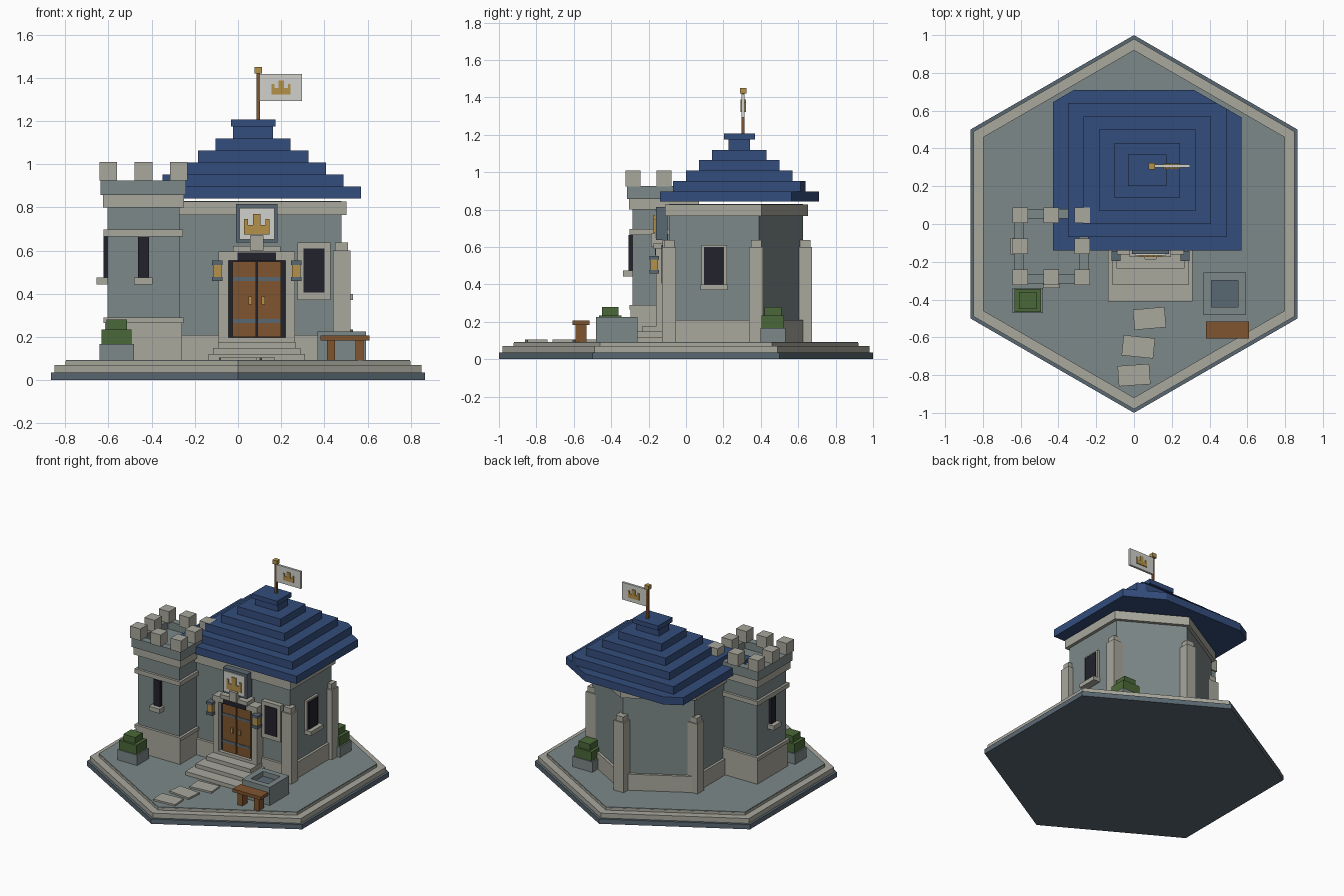
import bpy
import bmesh
from math import radians, sqrt
from mathutils import Matrix, Vector

default = bpy.data.objects.get("Cube")
if default:
    bpy.data.objects.remove(default, do_unlink=True)


def material(name, hex_code):
    """Flat colour from an sRGB hex code, stored as linear values."""
    srgb = [int(hex_code[i:i + 2], 16) / 255 for i in (0, 2, 4)]
    linear = [c / 12.92 if c < 0.04 else ((c + 0.055) / 1.055) ** 2.4 for c in srgb]
    mat = bpy.data.materials.new(name)
    mat.use_nodes = True
    mat.diffuse_color = (*linear, 1)
    mat.node_tree.nodes["Principled BSDF"].inputs["Base Color"].default_value = (*linear, 1)
    return mat


STONE = material("pale_stone", "A9A89D")
WALL = material("grey_wall", "7D8888")
SLATE = material("dark_slate", "5A6872")
ROOF = material("blue_roof", "334D7C")
DARK = material("dark_opening", "22222C")
WOOD = material("brown_wood", "80552F")
LEAF = material("green_leaf", "4B6838")
GOLD = material("gold", "B3914A")
CLOTH = material("white_cloth", "D0D0CC")


def finish(name, bm, mat):
    bmesh.ops.recalc_face_normals(bm, faces=bm.faces[:])
    mesh = bpy.data.meshes.new(name)
    bm.to_mesh(mesh)
    bm.free()
    mesh.materials.append(mat)
    obj = bpy.data.objects.new(name, mesh)
    bpy.context.collection.objects.link(obj)
    return obj


def add_box(bm, center, size, turn=0):
    matrix = (Matrix.Translation(center) @ Matrix.Rotation(radians(turn), 4, "Z")
              @ Matrix.Diagonal((*size, 1)))
    bmesh.ops.create_cube(bm, size=1, matrix=matrix)


def spans(name, mat, *ranges):
    """One object from boxes given as x, y and z ranges."""
    bm = bmesh.new()
    for x0, x1, y0, y1, z0, z1 in ranges:
        add_box(bm, ((x0 + x1) / 2, (y0 + y1) / 2, (z0 + z1) / 2), (x1 - x0, y1 - y0, z1 - z0))
    return finish(name, bm, mat)


def block(name, mat, x, y, half_x, half_y, z0, z1):
    return spans(name, mat, (x - half_x, x + half_x, y - half_y, y + half_y, z0, z1))


def ring(name, mat, x, y, half, thick, z0, z1):
    """Square hollow wall."""
    inner = half - thick
    return spans(name, mat,
                 (x - half, x + half, y - half, y - inner, z0, z1),
                 (x - half, x + half, y + inner, y + half, z0, z1),
                 (x - half, x - inner, y - inner, y + inner, z0, z1),
                 (x + inner, x + half, y - inner, y + inner, z0, z1))


def prism(name, mat, outline, z0, z1):
    bm = bmesh.new()
    face = bm.faces.new([bm.verts.new((x, y, z0)) for x, y in outline])
    top = bmesh.ops.extrude_face_region(bm, geom=[face])["geom"]
    verts = [v for v in top if isinstance(v, bmesh.types.BMVert)]
    bmesh.ops.translate(bm, verts=verts, vec=(0, 0, z1 - z0))
    return finish(name, bm, mat)


# Hexagonal ground
def hexagon(r):
    half = r * sqrt(3) / 2
    return [(0, -r), (half, -r / 2), (half, r / 2), (0, r), (-half, r / 2), (-half, -r / 2)]


prism("ground_base", SLATE, hexagon(1), 0, 0.035)
prism("ground_rim", STONE, hexagon(0.98), 0.035, 0.07)
prism("ground_step", STONE, hexagon(0.922), 0.07, 0.088)
prism("courtyard_floor", WALL, hexagon(0.92), 0.088, 0.093)

# Main hall with a pointed back
MID = 0.07
SLOPE = 1 / sqrt(3)


def hall(grow):
    half = 0.41 + grow
    corner = 0.39 + grow * SLOPE
    return [(MID - half, -0.09 - grow), (MID + half, -0.09 - grow), (MID + half, corner),
            (MID, corner + half * SLOPE), (MID - half, corner)]


prism("hall_walls", WALL, hall(0), 0.09, 0.83)
prism("hall_plinth", STONE, hall(0.018), 0.09, 0.21)
prism("hall_cornice", STONE, hall(0.022), 0.765, 0.828)
for side, x, y in (("front_left", 0.48, -0.09), ("back_left", 0.48, 0.375), ("back", MID, 0.637),
                   ("back_right", -0.34, 0.375)):
    block(side + "_buttress", STONE, x, y, 0.04, 0.037, 0.09, 0.6)
    block(side + "_buttress_cap", STONE, x, y, 0.03, 0.028, 0.6, 0.638)

# Stepped roof, trimmed parallel to the ground edges
def roof_tier(index, half_x, half_y, z0, z1):
    bm = bmesh.new()
    add_box(bm, (MID, 0.285, (z0 + z1) / 2), (2 * half_x, 2 * half_y, z1 - z0))
    for side in (-1, 1):
        bmesh.ops.bisect_plane(bm, geom=bm.verts[:] + bm.edges[:] + bm.faces[:],
                               plane_co=Vector((0, 0.893, 0)),
                               plane_no=Vector((side / 2, sqrt(3) / 2, 0)), clear_outer=True)
        bmesh.ops.holes_fill(bm, edges=[e for e in bm.edges if e.is_boundary])
    finish(f"roof_tier_{index}", bm, ROOF)


for i in range(5):
    roof_tier(i, 0.5 - 0.0815 * i, 0.425 - 0.07 * i, 0.842 + 0.0555 * i, 0.8975 + 0.0555 * i)
roof_tier("neck", 0.092, 0.058, 1.119, 1.174)
roof_tier("cap", 0.103, 0.083, 1.174, 1.207)

# Corner tower
TX, TY = -0.438, -0.118
block("tower_shaft", WALL, TX, TY, 0.167, 0.167, 0.09, 0.87)
block("tower_plinth", STONE, TX, TY, 0.178, 0.178, 0.09, 0.265)
for label, half, z0, z1 in (("lower", 0.185, 0.265, 0.29), ("middle", 0.184, 0.665, 0.697),
                            ("upper", 0.188, 0.8, 0.857)):
    block(label + "_tower_band", STONE, TX, TY, half, half, z0, z1)
ring("tower_parapet", WALL, TX, TY, 0.198, 0.05, 0.857, 0.925)
bm = bmesh.new()
for i in (-1, 0, 1):
    for j in (-1, 0, 1):
        if i or j:
            add_box(bm, (TX + i * 0.163, TY + j * 0.165, 0.967), (0.082, 0.082, 0.085))
finish("tower_battlements", bm, STONE)
block("tower_front_window", DARK, TX, TY - 0.167, 0.026, 0.022, 0.475, 0.665)
block("tower_front_sill", STONE, TX, TY - 0.187, 0.043, 0.033, 0.443, 0.475)
block("tower_side_window", DARK, TX - 0.167, TY, 0.018, 0.026, 0.475, 0.665)
block("tower_side_sill", STONE, TX - 0.187, TY, 0.03, 0.043, 0.443, 0.475)

# Hall windows
block("front_window_frame", STONE, 0.352, -0.1, 0.077, 0.025, 0.372, 0.637)
block("front_window_pane", DARK, 0.352, -0.126, 0.049, 0.004, 0.405, 0.61)
block("side_window_frame", STONE, 0.485, 0.15, 0.012, 0.068, 0.39, 0.612)
block("side_window_pane", DARK, 0.499, 0.15, 0.004, 0.053, 0.4, 0.6)
block("side_window_sill", STONE, 0.5, 0.15, 0.033, 0.072, 0.37, 0.4)

# Entrance steps
DOOR = 0.087
for i in range(3):
    block(f"entrance_step_{i}", STONE, DOOR, -0.25 + 0.045 * i, 0.224 - 0.022 * i,
          0.16 - 0.045 * i + 0.003 * i, 0.09, 0.12 + 0.028 * i)
block("door_threshold", STONE, DOOR, -0.12, 0.175, 0.04, 0.09, 0.197)

# Door, mirrored about its centre line
block("door_recess", DARK, DOOR, -0.1, 0.133, 0.027, 0.19, 0.592)
block("door_lintel", STONE, DOOR, -0.12, 0.178, 0.042, 0.555, 0.595)
block("door_transom", DARK, DOOR, -0.163, 0.09, 0.004, 0.555, 0.59)
block("door_hood", STONE, DOOR, -0.125, 0.11, 0.05, 0.593, 0.622)
block("door_keystone", STONE, DOOR, -0.14, 0.031, 0.045, 0.6, 0.67)
for side, label in ((-1, "right"), (1, "left")):
    block(label + "_door_jamb", STONE, DOOR + side * 0.155, -0.12, 0.023, 0.04, 0.09, 0.56)
    leaf = DOOR + side * 0.058
    block(label + "_door_leaf", WOOD, leaf, -0.13, 0.055, 0.012, 0.2, 0.55)
    for z in (0.265, 0.46):
        block(label + "_door_strap", SLATE, leaf, -0.143, 0.055, 0.003, z, z + 0.018)
    block(label + "_door_handle", GOLD, DOOR + side * 0.03, -0.148, 0.008, 0.007, 0.35, 0.388)
    lamp = DOOR + side * 0.183
    block(label + "_lantern_glass", GOLD, lamp, -0.17, 0.019, 0.021, 0.475, 0.54)
    for z in (0.458, 0.533):
        block(label + "_lantern_cap", SLATE, lamp, -0.17, 0.024, 0.026, z, z + 0.02)


# Three-pronged emblem used on the sign and the flag
def emblem(name, x, y, z, width, height, half_y):
    w, h = width / 2, height
    spans(name, GOLD,
          (x - w, x + w, y - half_y, y + half_y, z, z + h * 0.45),
          (x - w, x - w * 0.7, y - half_y, y + half_y, z + h * 0.45, z + h * 0.75),
          (x - w * 0.3, x + w * 0.3, y - half_y, y + half_y, z + h * 0.45, z + h),
          (x + w * 0.7, x + w, y - half_y, y + half_y, z + h * 0.45, z + h * 0.75))


block("sign_frame", SLATE, DOOR, -0.13, 0.097, 0.03, 0.637, 0.815)
block("sign_panel", CLOTH, DOOR, -0.163, 0.081, 0.004, 0.652, 0.797)
emblem("sign_emblem", DOOR, -0.17, 0.675, 0.117, 0.095, 0.004)
block("sign_keystone", STONE, DOOR, -0.17, 0.029, 0.018, 0.6, 0.672)

# Flag
block("flag_pole", WOOD, 0.093, 0.306, 0.008, 0.008, 1.2, 1.42)
block("flag_finial", GOLD, 0.093, 0.306, 0.017, 0.017, 1.42, 1.45)
block("flag_cloth", CLOTH, 0.198, 0.306, 0.098, 0.008, 1.293, 1.418)
emblem("flag_emblem", 0.2, 0.306, 1.323, 0.088, 0.065, 0.014)

# Planters
for label, x, y in (("front", -0.562, -0.405), ("back", 0.462, 0.465)):
    block(label + "_planter", WALL, x, y, 0.08, 0.067, 0.09, 0.168)
    block(label + "_shrub", LEAF, x, y, 0.07, 0.06, 0.168, 0.235)
    block(label + "_shrub_top", LEAF, x, y, 0.047, 0.045, 0.235, 0.28)

# Water trough
block("trough_base", WALL, 0.481, -0.37, 0.11, 0.105, 0.09, 0.15)
ring("trough_walls", WALL, 0.481, -0.37, 0.112, 0.042, 0.09, 0.225)
block("trough_water", SLATE, 0.481, -0.37, 0.07, 0.07, 0.15, 0.19)

# Bench
block("bench_seat", WOOD, 0.495, -0.562, 0.113, 0.045, 0.184, 0.207)
for side, x in (("right", 0.43), ("left", 0.563)):
    block(side + "_bench_leg", WOOD, x, -0.562, 0.019, 0.03, 0.09, 0.184)

# Stepping stones
bm = bmesh.new()
for x, y, turn in ((0.082, -0.5, 5), (0.023, -0.65, -6), (0, -0.8, 4)):
    add_box(bm, (x, y, 0.098), (0.168, 0.108, 0.015), turn)
finish("stepping_stones", bm, STONE)
